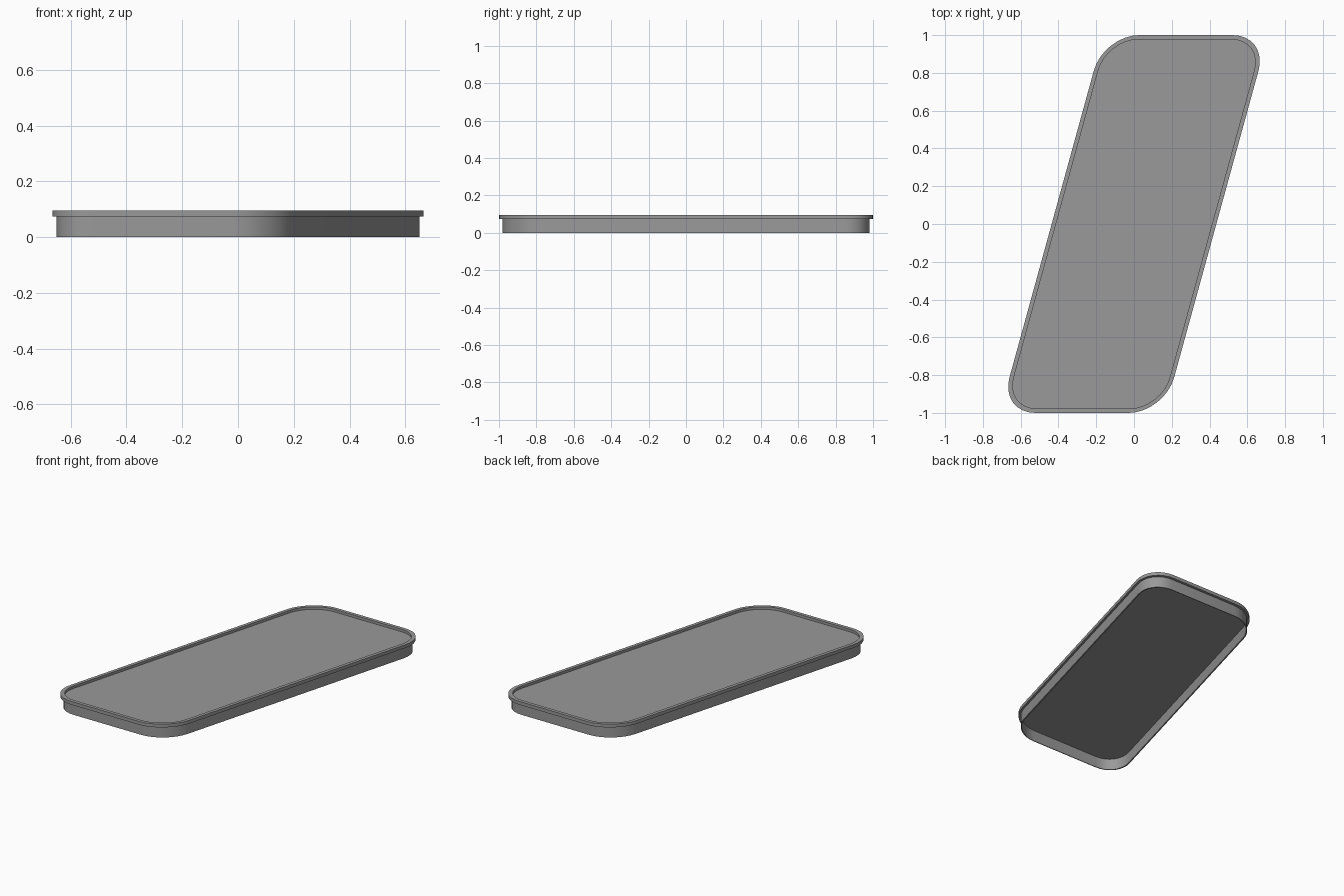
import bpy, bmesh, math

if "Cube" in bpy.data.objects:
    bpy.data.objects.remove(bpy.data.objects["Cube"])

SLANT = 0.275   # sideways lean of the plan shape
HALF_W, HALF_L, RADIUS, SEGS = 0.436, 1.0, 0.188, 8

grey = bpy.data.materials.new("dark_grey")
grey.diffuse_color = (0.32, 0.32, 0.32, 1)
grey.use_nodes = True
grey.node_tree.nodes["Principled BSDF"].inputs["Base Color"].default_value = grey.diffuse_color


def outline(dx, dy):
    """Slanted rounded rectangle, inset by dx and dy."""
    w, l = HALF_W - dx, HALF_L - dy
    rx, ry = RADIUS - dx, RADIUS - dy
    pts = []
    for q, (sx, sy) in enumerate([(1, 1), (-1, 1), (-1, -1), (1, -1)]):
        for i in range(SEGS + 1):
            a = math.pi / 2 * (q + i / SEGS)
            y = sy * (l - ry) + ry * math.sin(a)
            pts.append((sx * (w - rx) + rx * math.cos(a) + SLANT * y, y))
    return pts


def loft(name, sections, closed=False, caps=False):
    """Join stacked outlines (dx, dy, z) into one shell."""
    bm = bmesh.new()
    rings = [[bm.verts.new((x, y, z)) for x, y in outline(dx, dy)]
             for dx, dy, z in sections]
    pairs = list(zip(rings, rings[1:]))
    if closed:
        pairs.append((rings[-1], rings[0]))
    for a, b in pairs:
        n = len(a)
        for i in range(n):
            j = (i + 1) % n
            bm.faces.new((a[i], a[j], b[j], b[i]))
    if caps:
        bm.faces.new(rings[0])
        bm.faces.new(rings[-1])
    bmesh.ops.recalc_face_normals(bm, faces=bm.faces)
    mesh = bpy.data.meshes.new(name)
    bm.to_mesh(mesh)
    bm.free()
    mesh.materials.append(grey)
    ob = bpy.data.objects.new(name, mesh)
    bpy.context.collection.objects.link(ob)
    bpy.ops.object.select_all(action='DESELECT')
    ob.select_set(True)
    bpy.context.view_layer.objects.active = ob
    bpy.ops.object.shade_smooth_by_angle(angle=math.radians(30))
    return ob


# Thin skirt with the overhanging lip around its top
loft("rim_and_skirt", [
    (0.014, 0.018, 0.0), (0.014, 0.018, 0.073), (0, 0, 0.073),
    (0, 0, 0.095), (0.023, 0.023, 0.095), (0.023, 0.023, 0.0)], closed=True)

# Recessed panel just below the lip, open underneath
loft("panel", [(0.022, 0.022, 0.073), (0.022, 0.022, 0.078)], caps=True)
